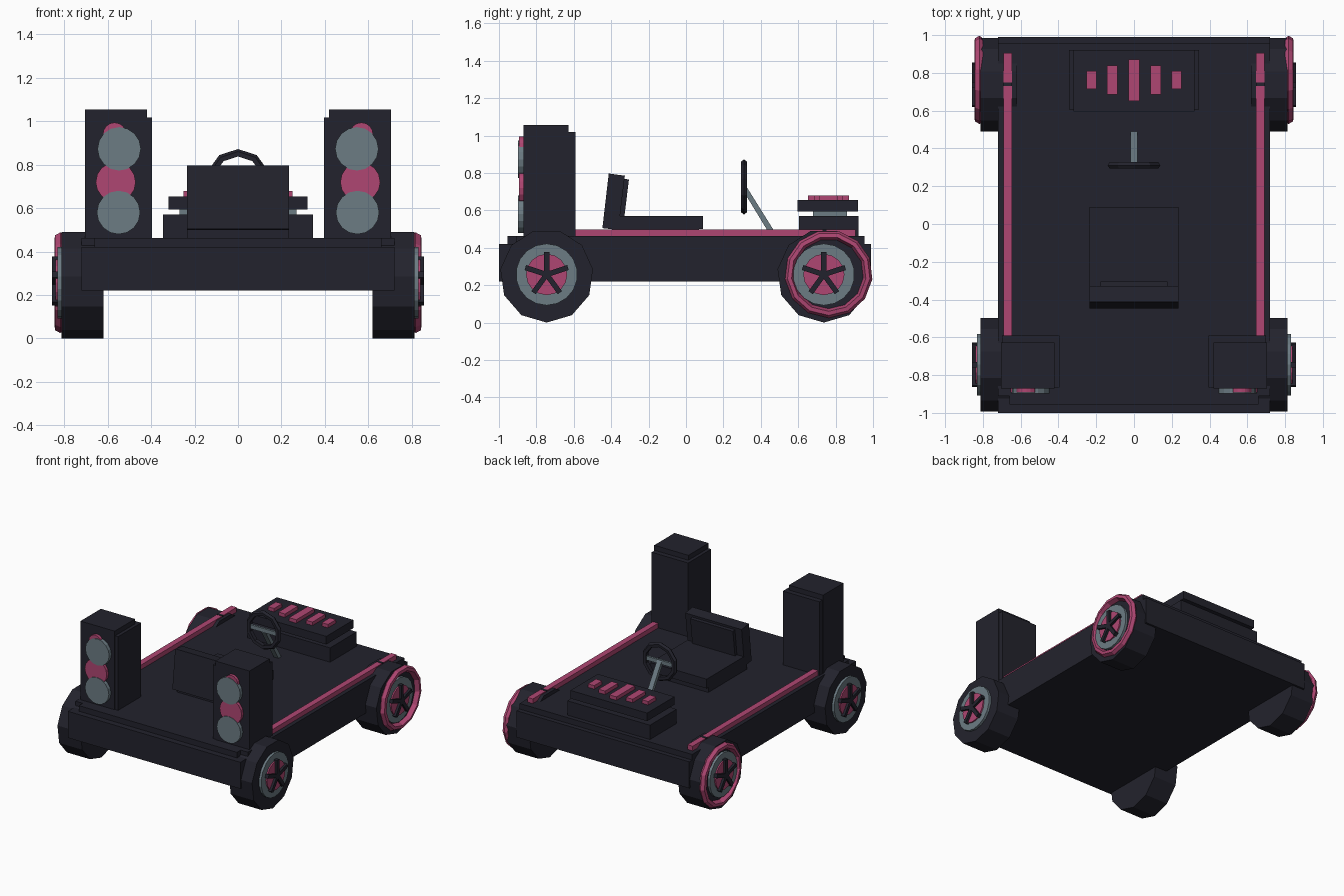
import bpy, bmesh, math
from mathutils import Vector

if "Cube" in bpy.data.objects:
    bpy.data.objects.remove(bpy.data.objects["Cube"])


def material(name, rgb):
    m = bpy.data.materials.new(name)
    m.diffuse_color = (*rgb, 1)
    m.use_nodes = True
    m.node_tree.nodes["Principled BSDF"].inputs["Base Color"].default_value = m.diffuse_color
    return m


DARK = material("dark navy", (0.0165, 0.0165, 0.026))
PINK = material("raspberry pink", (0.43, 0.062, 0.17))
GREY = material("steel grey", (0.15, 0.2, 0.23))


def finish(name, bm, mat):
    bmesh.ops.recalc_face_normals(bm, faces=bm.faces)
    me = bpy.data.meshes.new(name)
    bm.to_mesh(me)
    bm.free()
    me.materials.append(mat)
    ob = bpy.data.objects.new(name, me)
    bpy.context.collection.objects.link(ob)
    return ob


def place(axis, u, v, d):
    """Point from two profile coordinates and a depth along the axis."""
    return {'x': (d, u, v), 'y': (u, d, v), 'z': (u, v, d)}[axis]


def extrude(name, pts, axis, a, b, mat):
    bm = bmesh.new()
    lo = [bm.verts.new(place(axis, u, v, a)) for u, v in pts]
    hi = [bm.verts.new(place(axis, u, v, b)) for u, v in pts]
    bm.faces.new(lo)
    bm.faces.new(hi)
    for i in range(len(pts)):
        j = (i + 1) % len(pts)
        bm.faces.new((lo[i], lo[j], hi[j], hi[i]))
    return finish(name, bm, mat)


def box(name, x0, x1, y0, y1, z0, z1, mat):
    return extrude(name, [(x0, y0), (x1, y0), (x1, y1), (x0, y1)], 'z', z0, z1, mat)


def ngon(cu, cv, r, n, start=-math.pi / 2):
    return [(cu + r * math.cos(start + math.tau * i / n),
             cv + r * math.sin(start + math.tau * i / n)) for i in range(n)]


def ring(name, profile, axis, cu, cv, n, mat, start=-math.pi / 2):
    """Revolve a closed (radius, depth) profile about an axis."""
    bm = bmesh.new()
    loops = [[bm.verts.new(place(axis, u, v, d)) for u, v in ngon(cu, cv, r, n, start)]
             for r, d in profile]
    for k, A in enumerate(loops):
        B = loops[(k + 1) % len(loops)]
        for i in range(n):
            j = (i + 1) % n
            bm.faces.new((A[i], A[j], B[j], B[i]))
    return finish(name, bm, mat)


# Chassis and deck
box("chassis", -.72, .72, -1, .99, .22, .42, DARK)
extrude("deck", [(-.66, -.955), (.66, -.955), (.66, -.91), (.72, -.91),
                 (.72, .955), (-.72, .955), (-.72, -.91), (-.66, -.91)],
        'z', .42, .462, DARK)

for s, side in ((-1, "left"), (1, "right")):
    # Side rails with a dark strap over the rear wheel
    xa, xb = sorted((s * .645, s * .69))
    box(side + "_rail", xa, xb, -.6, .73, .45, .497, PINK)
    box(side + "_rail_end", xa, xb, .75, .905, .45, .497, PINK)
    box(side + "_rail_strap", xa, xb, .73, .75, .45, .499, DARK)

    # Wheels: tyre, rim, hub and five spokes
    for cy, end in ((-.745, "front"), (.737, "rear")):
        n = f"{side}_{end}_"
        extrude(n + "tyre", ngon(cy, .25, .25, 11), 'x', s * .62, s * .812, DARK)
        extrude(n + "rim", ngon(cy, .257, .165, 18), 'x', s * .80, s * .83, GREY)
        extrude(n + "hub", ngon(cy, .257, .11, 16), 'x', s * .80, s * .84, PINK)
        for k in range(5):
            a = math.pi / 2 + math.tau * k / 5
            d, p = Vector((math.cos(a), math.sin(a))), Vector((-math.sin(a), math.cos(a)))
            c = Vector((cy, .257))
            pts = [c - p * .014, c + d * .12 - p * .014, c + d * .12 + p * .014, c + p * .014]
            extrude(f"{n}spoke_{k}", pts, 'x', s * .825, s * .857, DARK)

    # Pink trim ring on the rear wheel
    ring(side + "_rear_trim_ring",
         [(.222, s * .80), (.235, s * .818), (.222, s * .842), (.20, s * .845), (.183, s * .805)],
         'x', .763, .26, 13, PINK)

    # Front lamp towers
    xa, xb = sorted((s * .395, s * .70))
    box(side + "_tower", xa, xb, -.865, -.59, .46, 1.018, DARK)
    xa, xb = sorted((s * .42, s * .705))
    box(side + "_tower_cap", xa, xb, -.87, -.628, .462, 1.055, DARK)
    for label, x, z, r, y, m in (("top_grey", .547, .873, .1, -.897, GREY),
                                 ("low_grey", .55, .58, .1, -.897, GREY),
                                 ("middle_pink", .563, .72, .092, -.892, PINK),
                                 ("top_pink", .568, .94, .054, -.892, PINK)):
        extrude(f"{side}_{label}_lamp", ngon(s * x, z, r, 16), 'y', -.86, y, m)

# Seat with a slightly tilted back
box("seat_base", -.235, .235, -.41, .09, .50, .57, DARK)
box("seat_mount", -.235, .235, -.39, .07, .46, .50, DARK)
extrude("seat_back", [(-.447, .505), (-.362, .495), (-.327, .785), (-.413, .797)],
        'x', -.235, .235, DARK)
extrude("seat_back_cushion", [(-.355, .55), (-.332, .547), (-.305, .765), (-.33, .768)],
        'x', -.178, .178, DARK)

# Steering wheel, crossbar and column
ring("steering_wheel", [(.147, .31), (.135, .293), (.113, .295), (.113, .325), (.135, .327)],
     'y', 0, .725, 10, DARK, math.pi / 10 + math.pi / 5 - math.pi / 10 + math.pi / 10)
box("steering_crossbar", -.115, .115, .302, .318, .71, .74, GREY)
extrude("steering_column", [(.30, .715), (.315, .74), (.49, .46), (.455, .46)],
        'x', -.019, .019, GREY)

# Rear engine block with stacked plates and pink vents
box("engine_base", -.345, .345, .605, .922, .46, .57, DARK)
box("engine_neck", -.27, .27, .68, .86, .57, .595, GREY)
box("engine_top", -.32, .32, .595, .92, .593, .654, DARK)
for x, w, l in ((-.225, .052, .095), (-.115, .055, .155), (0, .06, .22),
                (.115, .055, .155), (.225, .052, .095)):
    box("engine_vent", x - w / 2, x + w / 2, .762 - l / 2, .762 + l / 2, .65, .68, PINK)
